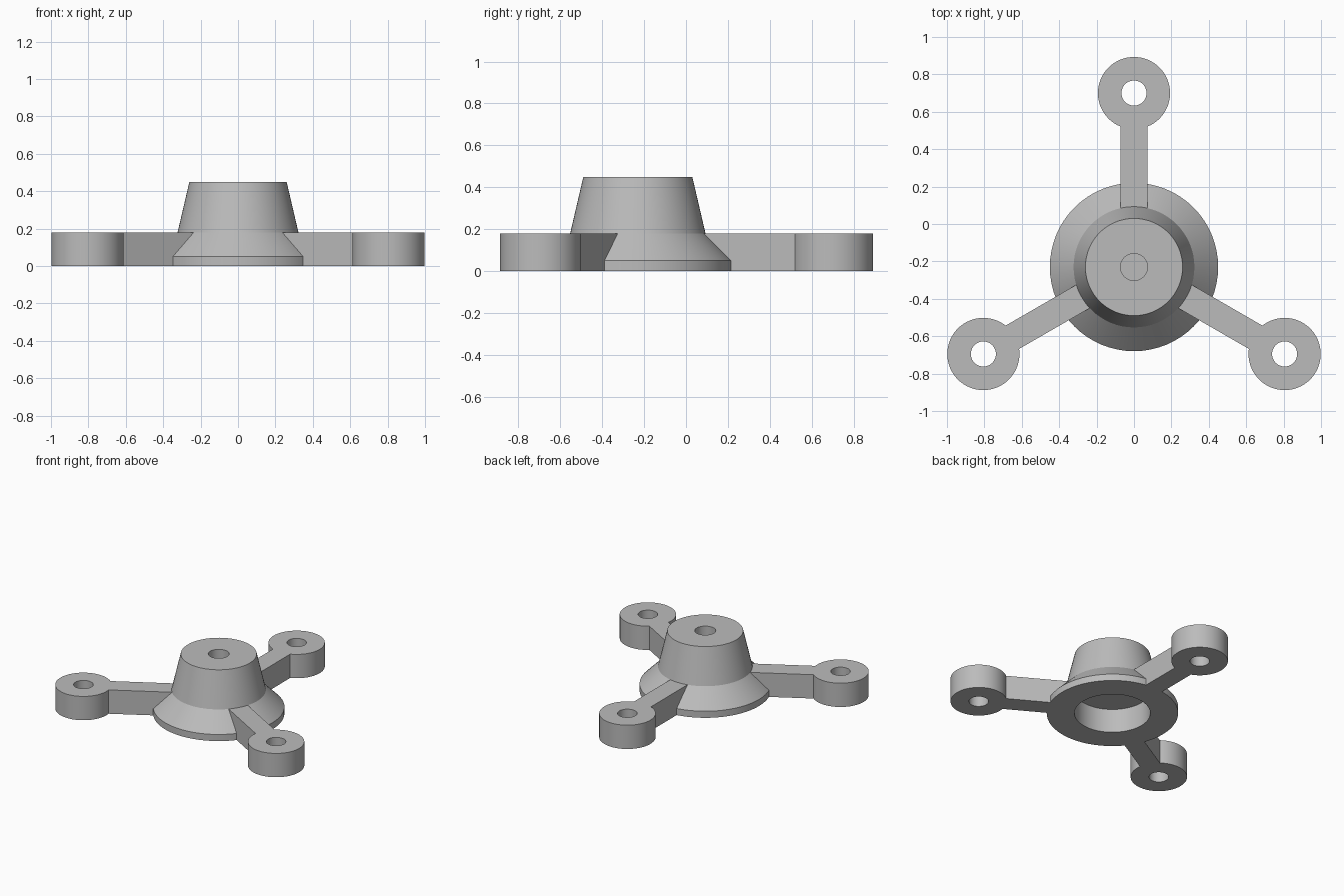
import bpy, bmesh
from math import sin, cos, pi, radians
from mathutils import Matrix, Vector

cube = bpy.data.objects.get("Cube")
if cube:
    bpy.data.objects.remove(cube)

HUB = Vector((0, -0.23, 0))   # hub axis
REACH = 0.93                  # hub axis to mounting eye axis
ARM_H = 0.18

grey = bpy.data.materials.new("plain_grey")
grey.use_nodes = True
colour = (0.5, 0.5, 0.5, 1)
grey.diffuse_color = colour
grey.node_tree.nodes["Principled BSDF"].inputs["Base Color"].default_value = colour


def finish(bm, name):
    bmesh.ops.recalc_face_normals(bm, faces=bm.faces)
    mesh = bpy.data.meshes.new(name)
    bm.to_mesh(mesh)
    bm.free()
    mesh.materials.append(grey)
    ob = bpy.data.objects.new(name, mesh)
    bpy.context.collection.objects.link(ob)
    return ob


def lathe(name, profile, centre, steps=64, closed=False):
    """Revolve (radius, z) points; open profiles get flat end caps."""
    bm = bmesh.new()
    rings = [[bm.verts.new((centre.x + r * cos(2 * pi * i / steps),
                            centre.y + r * sin(2 * pi * i / steps), z))
              for i in range(steps)] for r, z in profile]
    pairs = list(zip(rings, rings[1:]))
    if closed:
        pairs.append((rings[-1], rings[0]))
    else:
        bm.faces.new(rings[0])
        bm.faces.new(rings[-1])
    for a, b in pairs:
        for i in range(steps):
            j = (i + 1) % steps
            bm.faces.new((a[i], a[j], b[j], b[i]))
    return finish(bm, name)


def bar(name, start, end, half_width, height, angle):
    """Straight bar lying along a radius of the hub."""
    bm = bmesh.new()
    bmesh.ops.create_cube(bm, size=1)
    place = (Matrix.Translation(HUB) @ Matrix.Rotation(angle, 4, 'Z')
             @ Matrix.Translation(((start + end) / 2, 0, height / 2))
             @ Matrix.Diagonal((end - start, 2 * half_width, height, 1)))
    bmesh.ops.transform(bm, matrix=place, verts=bm.verts)
    return finish(bm, name)


# Hub: flared foot, tapered neck, blind screw hole above, wide recess below
hub = lathe("hub", [(0.072, 0.25), (0.072, 0.45), (0.26, 0.45), (0.323, 0.18),
                    (0.45, 0.05), (0.45, 0), (0.26, 0), (0.26, 0.18)], HUB)

# Three arms, each ending in a round mounting eye
parts = [hub]
for label, degrees in (("back", 90), ("right", 210), ("left", 330)):
    a = radians(degrees)
    centre = HUB + REACH * Vector((cos(a), sin(a), 0))
    parts.append(bar(label + "_arm", 0.29, REACH - 0.15, 0.072, ARM_H, a))
    parts.append(lathe(label + "_mounting_eye",
                       [(0.067, 0), (0.193, 0), (0.193, ARM_H), (0.067, ARM_H)],
                       centre, closed=True))

# Smooth round walls, crisp rims
for ob in parts:
    bpy.ops.object.select_all(action='DESELECT')
    ob.select_set(True)
    bpy.context.view_layer.objects.active = ob
    bpy.ops.object.shade_smooth_by_angle(angle=radians(25))
